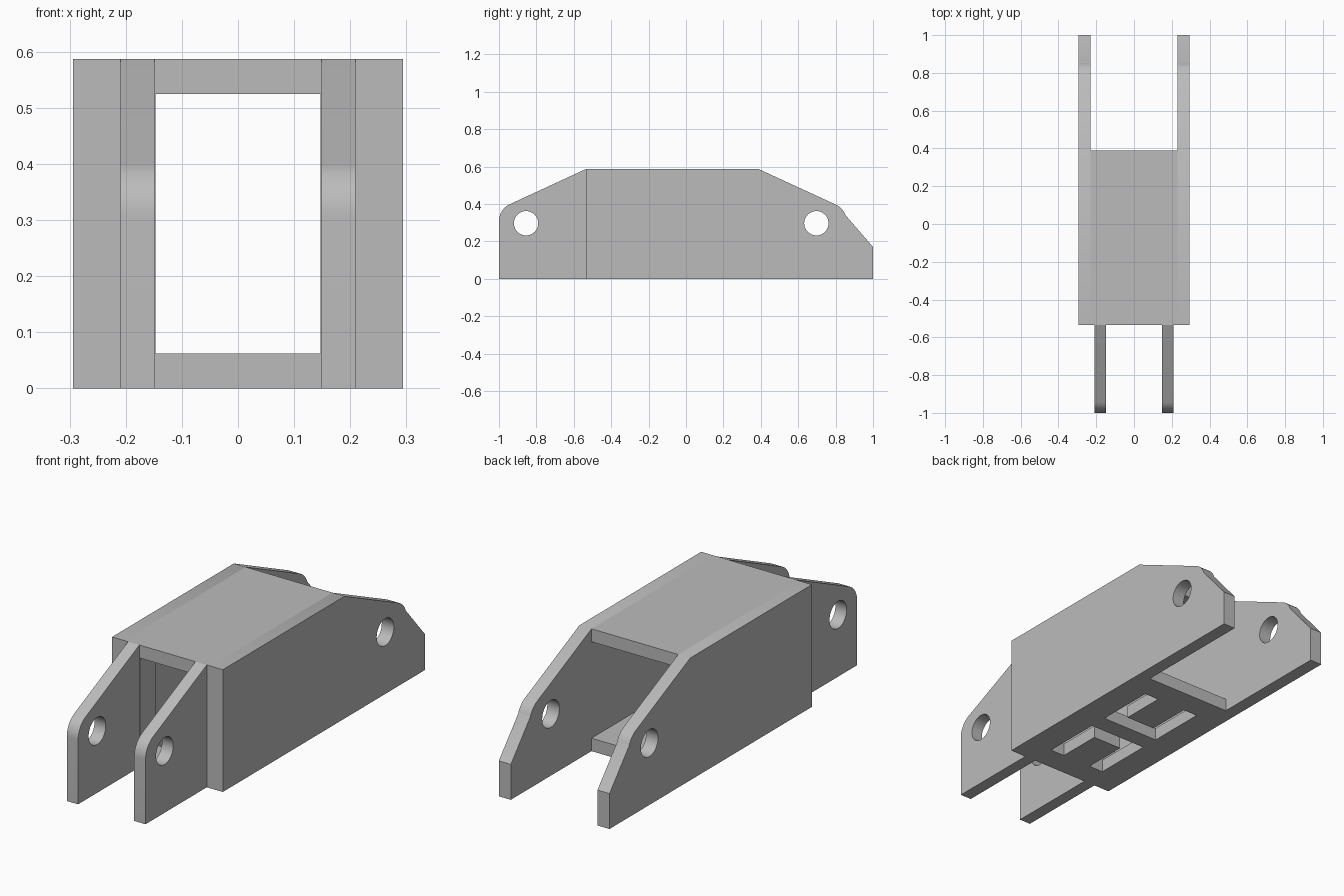
import bpy, bmesh
from math import cos, sin, radians
from mathutils import Matrix, Euler

cube = bpy.data.objects.get("Cube")
if cube:
    bpy.data.objects.remove(cube, do_unlink=True)

# Single material
GREY = (0.5, 0.5, 0.5, 1)
mat = bpy.data.materials.new("grey")
mat.use_nodes = True
mat.diffuse_color = GREY
mat.node_tree.nodes["Principled BSDF"].inputs["Base Color"].default_value = GREY

# Main dimensions
HALF_W, INNER_W, OPEN_W = 0.294, 0.23, 0.147
HEIGHT, PLATE = 0.587, 0.062
FRONT, BACK = -0.535, 0.388
MID_Y = (FRONT + BACK) / 2
PIN_Z, PIN_R = 0.297, 0.065
SIDEWAYS = Euler((radians(90), 0, radians(90))).to_matrix().to_4x4()


def arc(cx, cy, r, start, end, steps):
    angles = [radians(start + (end - start) * i / steps) for i in range(steps + 1)]
    return [(cx + r * cos(a), cy + r * sin(a)) for a in angles]


def pin_hole(y):
    return arc(y, PIN_Z, PIN_R, 0, 360, 40)[:-1]


def plate(name, outlines, thickness, matrix):
    """Extrude an outline with holes into a flat plate centred on its plane."""
    curve = bpy.data.curves.new(name, 'CURVE')
    curve.dimensions = '2D'
    curve.fill_mode = 'BOTH'
    curve.extrude = thickness / 2
    for points in outlines:
        spline = curve.splines.new('POLY')
        spline.points.add(len(points) - 1)
        for p, (x, y) in zip(spline.points, points):
            p.co = (x, y, 0, 1)
        spline.use_cyclic_u = True
    temp = bpy.data.objects.new("outline", curve)
    bpy.context.collection.objects.link(temp)
    graph = bpy.context.evaluated_depsgraph_get()
    mesh = bpy.data.meshes.new_from_object(temp.evaluated_get(graph))
    bpy.data.objects.remove(temp, do_unlink=True)
    bpy.data.curves.remove(curve)

    bm = bmesh.new()
    bm.from_mesh(mesh)
    bmesh.ops.remove_doubles(bm, verts=bm.verts, dist=0.0001)
    bm.transform(matrix)
    bmesh.ops.recalc_face_normals(bm, faces=bm.faces)
    bm.to_mesh(mesh)
    bm.free()
    mesh.materials.clear()
    mesh.materials.append(mat)
    obj = bpy.data.objects.new(name, mesh)
    bpy.context.collection.objects.link(obj)
    bpy.ops.object.select_all(action='DESELECT')
    obj.select_set(True)
    bpy.context.view_layer.objects.active = obj
    bpy.ops.object.shade_smooth_by_angle(angle=radians(30))
    return obj


def rect(x0, x1, y0, y1):
    return [(x0, y0), (x1, y0), (x1, y1), (x0, y1)]


# Side profiles: long wall with rear ear, and narrower front lug
wall_profile = ([(FRONT, 0), (1, 0), (1, 0.17)]
                + arc(0.759, 0.306, 0.1, 20, 65, 8)
                + [(BACK, HEIGHT), (FRONT, HEIGHT)])
lug_profile = ([(FRONT, HEIGHT)]
               + arc(-0.9, 0.308, 0.1, 115, 180, 10)
               + [(-1, 0), (FRONT, 0)])

for side, s in (("left", 1), ("right", -1)):
    wall_x = s * (HALF_W + INNER_W) / 2
    plate(side + "_wall", [wall_profile, pin_hole(0.697)], HALF_W - INNER_W,
          Matrix.Translation((wall_x, 0, 0)) @ SIDEWAYS)
    plate(side + "_front_lug", [lug_profile, pin_hole(-0.855)], 0.06,
          Matrix.Translation((s * 0.179, 0, 0)) @ SIDEWAYS)
    # Front jamb beside the opening
    x0, x1 = sorted((s * OPEN_W, s * INNER_W))
    plate(side + "_front_jamb", [rect(x0, x1, FRONT, FRONT + 0.12)],
          HEIGHT - 2 * PLATE, Matrix.Translation((0, 0, HEIGHT / 2)))

# Roof, and floor with two back-to-back U slots
deck = rect(-INNER_W, INNER_W, FRONT, BACK)
plate("roof", [deck], PLATE, Matrix.Translation((0, 0, HEIGHT - PLATE / 2)))


def u_slot(direction):
    near, web, far = (MID_Y + direction * d for d in (0.045, 0.12, 0.34))
    w, n = 0.155, 0.078
    return [(-w, near), (w, near), (w, far), (n, far),
            (n, web), (-n, web), (-n, far), (-w, far)]


plate("floor", [deck, u_slot(1), u_slot(-1)], PLATE,
      Matrix.Translation((0, 0, PLATE / 2)))
